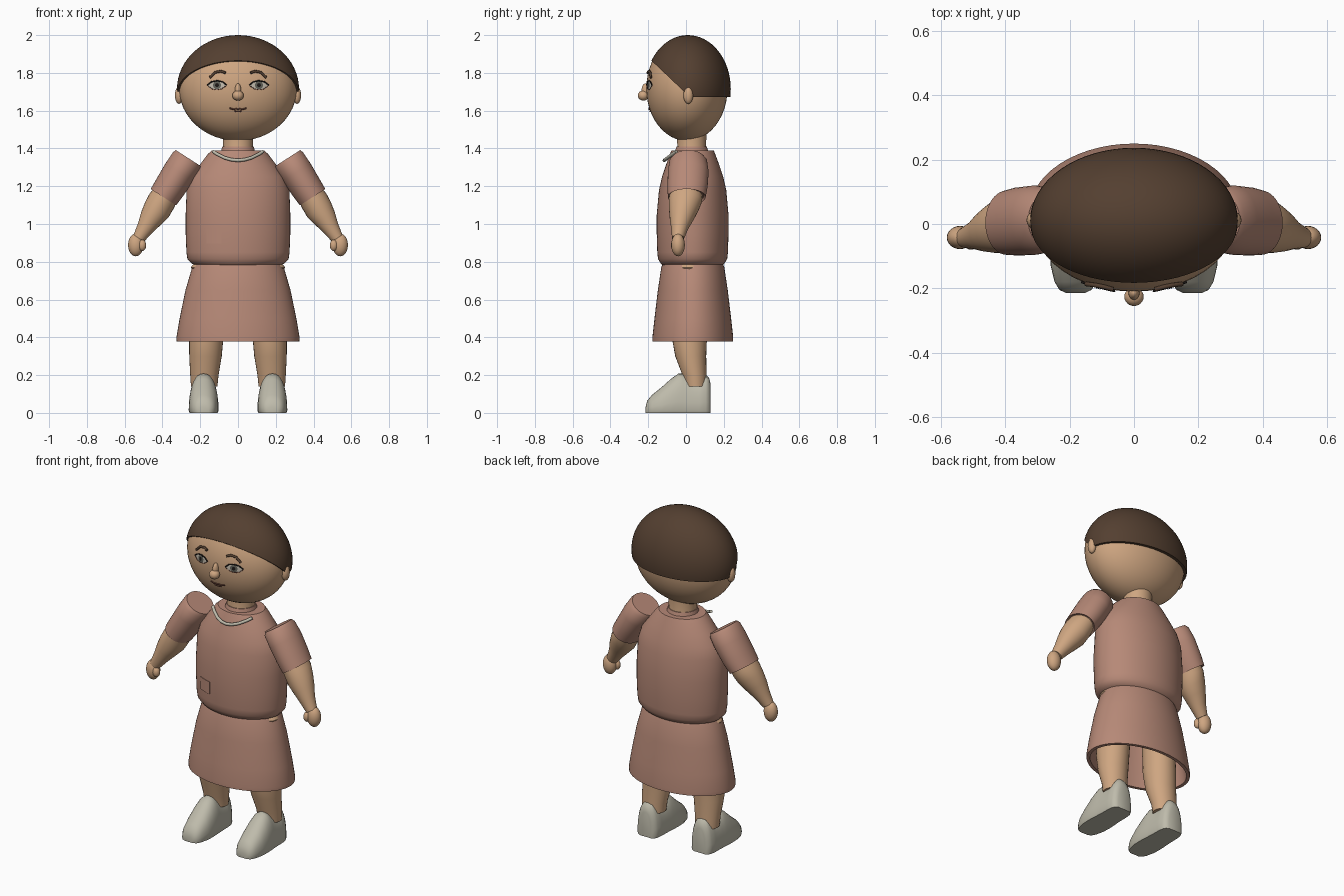
import bpy, bmesh, math
from mathutils import Vector

if "Cube" in bpy.data.objects:
    bpy.data.objects.remove(bpy.data.objects["Cube"])

def mat(name, rgb):
    m = bpy.data.materials.new(name)
    m.diffuse_color = (*rgb, 1)
    m.use_nodes = True
    m.node_tree.nodes["Principled BSDF"].inputs["Base Color"].default_value = m.diffuse_color
    return m

SKIN = mat("skin", (0.62, 0.38, 0.22))
CLOTH = mat("dusty_rose_cloth", (0.47, 0.25, 0.185))
SHOE = mat("pale_grey", (0.52, 0.50, 0.41))
HAIR = mat("dark_brown", (0.088, 0.05, 0.03))
WHITE = mat("eye_white", (0.55, 0.50, 0.42))
IRIS = mat("grey_iris", (0.12, 0.12, 0.10))
BLACK = mat("near_black", (0.012, 0.009, 0.008))
LIP = mat("lip_brown", (0.16, 0.06, 0.04))

def finish(name, bm, material, angle=40):
    bmesh.ops.recalc_face_normals(bm, faces=bm.faces)
    me = bpy.data.meshes.new(name)
    bm.to_mesh(me)
    bm.free()
    ob = bpy.data.objects.new(name, me)
    bpy.context.collection.objects.link(ob)
    me.materials.append(material)
    bpy.ops.object.select_all(action='DESELECT')
    ob.select_set(True)
    bpy.context.view_layer.objects.active = ob
    bpy.ops.object.shade_smooth_by_angle(angle=math.radians(angle))
    return ob

def skin_rings(bm, rings, caps=True):
    rows = [[bm.verts.new(p) for p in r] for r in rings]
    n = len(rows[0])
    for a, b in zip(rows, rows[1:]):
        for i in range(n):
            j = (i + 1) % n
            bm.faces.new((a[i], a[j], b[j], b[i]))
    if caps:
        bm.faces.new(rows[0])
        bm.faces.new(rows[-1])

def loft(name, rings, material, u=(1, 0, 0), n=40, caps=True):
    """Elliptical rings (x, y, z, half width along u, half depth along y)."""
    u, v = Vector(u).normalized(), Vector((0, 1, 0))
    bm = bmesh.new()
    ts = [2 * math.pi * i / n for i in range(n)]
    skin_rings(bm, [[Vector(r[:3]) + u * r[3] * math.cos(t) + v * r[4] * math.sin(t)
                     for t in ts] for r in rings], caps)
    return finish(name, bm, material)

def ball_bm(c, r, seg=32):
    bm = bmesh.new()
    bmesh.ops.create_uvsphere(bm, u_segments=seg, v_segments=seg // 2, radius=1)
    for v in bm.verts:
        v.co = Vector([c[k] + v.co[k] * r[k] for k in range(3)])
    return bm

def ball(name, c, r, material, seg=24):
    return finish(name, ball_bm(c, r, seg), material)

def strand(name, pts, radius, material):
    """Round tube along a path."""
    cu = bpy.data.curves.new(name, 'CURVE')
    cu.dimensions = '3D'
    cu.bevel_depth, cu.bevel_resolution, cu.use_fill_caps = radius, 2, True
    sp = cu.splines.new('POLY')
    sp.points.add(len(pts) - 1)
    for p, q in zip(sp.points, pts):
        p.co = (*q, 1)
    ob = bpy.data.objects.new(name, cu)
    bpy.context.collection.objects.link(ob)
    cu.materials.append(material)
    return ob

# Head and hair
HC, HR = (0, 0.005, 1.718), (0.312, 0.215, 0.278)
ball("head", HC, HR, SKIN, 48)

def face_y(x, z, off=0.0):
    k = 1 - (x / HR[0]) ** 2 - ((z - HC[2]) / HR[2]) ** 2
    return HC[1] - HR[1] * math.sqrt(max(k, 0)) - off

bm = ball_bm((0, 0.01, 1.715), (0.323, 0.227, 0.285), 64)
for no in ((0, 0, 1), (0, 0.95, 1)):
    res = bmesh.ops.bisect_plane(bm, geom=bm.verts[:] + bm.edges[:] + bm.faces[:], dist=1e-5,
                                 plane_co=(0, 0.02, 1.672), plane_no=no, clear_inner=True)
    cut = [e for e in res["geom_cut"] if isinstance(e, bmesh.types.BMEdge)]
    bmesh.ops.edgenet_fill(bm, edges=cut)
finish("hair_cap", bm, HAIR)

# Nose and mouth
ball("nose_tip", (0, -0.226, 1.68), (0.03, 0.029, 0.027), SKIN)
ball("nose_bridge", (0, -0.214, 1.702), (0.017, 0.022, 0.043), SKIN)

def on_face(pts, s=1, off=0.002):
    return [(s * x, face_y(x, z, off), z) for x, z in pts]

strand("mouth", on_face([(-.045, 1.614), (-.025, 1.607), (-.008, 1.61), (0, 1.607),
                         (.008, 1.61), (.025, 1.607), (.045, 1.614)]), 0.004, LIP)
strand("lower_lip", on_face([(-.022, 1.598), (0, 1.595), (.022, 1.598)]), 0.003, LIP)

def eye_plate(name, s, cx, cz, rx, rz, off, material, power=1.0):
    """Thin curved plate that follows the face."""
    bm = bmesh.new()
    n = 24
    rings = []
    for f in (1.0, 0.66, 0.33):
        ring = []
        for i in range(n):
            t = 2 * math.pi * i / n
            sn = math.sin(t)
            x = cx + f * rx * math.cos(t)
            z = cz + f * rz * math.copysign(abs(sn) ** power, sn)
            ring.append((s * x, face_y(x, z, off), z))
        rings.append(ring)
    skin_rings(bm, rings, False)
    bm.verts.ensure_lookup_table()
    bm.faces.new(bm.verts[-n:])
    bm.normal_update()
    ob = finish(name, bm, material)
    if sum(p.normal.y for p in ob.data.polygons) > 0:
        ob.data.flip_normals()

# Torso, collar and skirt
TORSO = [(.775, .20, .15), (.79, .245, .168), (.815, .268, .183), (.85, .273, .187),
         (.95, .277, .19), (1.05, .277, .19), (1.18, .272, .178), (1.25, .25, .162),
         (1.31, .205, .142), (1.37, .16, .12), (1.39, .138, .112)]
loft("tunic_body", [(0, .035, z, a, b) for z, a, b in TORSO], CLOTH, n=56)
SKIRT = [(.80, .225, .155), (.77, .243, .167), (.65, .278, .185), (.5, .309, .203),
         (.40, .326, .214), (.378, .325, .214), (.378, .305, .196), (.5, .29, .186),
         (.7, .24, .155)]
loft("skirt", [(0, .036, z, a, b) for z, a, b in SKIRT], CLOTH, n=56)
ball("hips", (0, .02, .77), (.249, .11, .05), SKIN)
loft("neck", [(0, .03, 1.36, .085, .085), (0, .03, 1.40, .078, .075),
              (0, .03, 1.50, .082, .08)], SKIN)
loft("neckband", [(0, .03, 1.385, .09, .088), (0, .03, 1.41, .083, .08)], CLOTH)
strand("collar_trim", [(x, -.115 + 3.6 * x * x, 1.337 + 2.7 * x * x)
                       for x in (-.132, -.11, -.07, -.035, 0, .035, .07, .11, .132)],
       0.009, SHOE)

# Pocket patch wrapped on the tunic front
bm = bmesh.new()
cols = []
for i in range(5):
    x = -.168 + .08 * i / 4
    y = .035 - .19 * math.sqrt(1 - (x / .277) ** 2)
    cols.append([bm.verts.new((x, y + d, z)) for d, z in
                 ((-.003, .897), (-.003, .972), (.004, .972), (.004, .897))])
for a, b in zip(cols, cols[1:]):
    for k in range(4):
        bm.faces.new((a[k], a[(k + 1) % 4], b[(k + 1) % 4], b[k]))
bm.faces.new(cols[0])
bm.faces.new(cols[-1])
finish("pocket", bm, CLOTH)

# Shoe stations along y: (y, height, half width)
SHOES = [(-.214, .03, .03), (-.205, .065, .05), (-.18, .095, .065), (-.13, .135, .077),
         (-.08, .18, .079), (-.04, .208, .077), (-.015, .207, .075), (.02, .185, .073),
         (.07, .18, .072), (.105, .202, .068), (.122, .185, .058), (.131, .15, .04)]

for s, side in ((-1, "left"), (1, "right")):
    # Face parts
    ball("ear_" + side, (s * .312, .012, 1.682), (.022, .026, .046), SKIN)
    eye_plate("eye_white_" + side, s, .112, 1.734, .05, .024, .002, WHITE, 1.3)
    eye_plate("iris_" + side, s, .111, 1.735, .021, .021, .004, IRIS)
    eye_plate("pupil_" + side, s, .111, 1.735, .01, .011, .006, BLACK)
    strand("upper_lid_" + side, on_face([(.06, 1.735), (.08, 1.752), (.11, 1.759),
                                         (.14, 1.753), (.163, 1.736)], s, .003), .0035, BLACK)
    strand("lower_lid_" + side, on_face([(.062, 1.733), (.085, 1.716), (.112, 1.71),
                                         (.14, 1.716), (.162, 1.734)], s), .002, LIP)
    strand("brow_" + side, on_face([(.066, 1.800), (.09, 1.809), (.12, 1.803),
                                    (.15, 1.775)], s, .008), .007, HAIR)
    # Sleeve and arm, rings square to the slanted arm axis
    u = (s * .84, 0, .54)
    loft("sleeve_" + side, [(s * .262, .012, 1.348, .08, .085), (s * .272, .012, 1.333, .086, .1),
                            (s * .31, .012, 1.275, .087, .108), (s * .36, .008, 1.195, .084, .106),
                            (s * .395, .004, 1.142, .08, .1), (s * .39, .004, 1.15, .07, .09)],
         CLOTH, u)
    loft("arm_" + side, [(s * .38, 0, 1.16, .07, .088), (s * .405, -.003, 1.12, .075, .088),
                         (s * .43, -.012, 1.075, .074, .078), (s * .46, -.022, 1.03, .062, .064),
                         (s * .49, -.033, .98, .046, .046), (s * .525, -.042, .925, .033, .032)],
         SKIN, u, 28)
    ball("hand_" + side, (s * .541, -.042, .889), (.041, .036, .06), SKIN)
    ball("thumb_" + side, (s * .507, -.06, .887), (.021, .02, .03), SKIN)
    # Leg
    loft("leg_" + side, [(s * .15, .025, .72, .085, .1), (s * .168, .018, .40, .091, .093),
                         (s * .172, .025, .30, .086, .082), (s * .178, .045, .20, .075, .064),
                         (s * .179, .05, .14, .07, .06)], SKIN, n=28)
    # Shoe: flat sole with domed upper
    bm = bmesh.new()
    rings = []
    for y, h, w in SHOES:
        ring = [(s * .182 - w * .93, y, 0), (s * .182 + w * .93, y, 0)]
        for i in range(19):
            t = math.pi * i / 18
            c = math.cos(t)
            z = .012 + (h - .012) * math.sin(t) ** .8
            ring.append((s * .182 + w * math.copysign(abs(c) ** .9, c), y, z))
        rings.append(ring)
    skin_rings(bm, rings)
    finish("shoe_" + side, bm, SHOE, 50)
